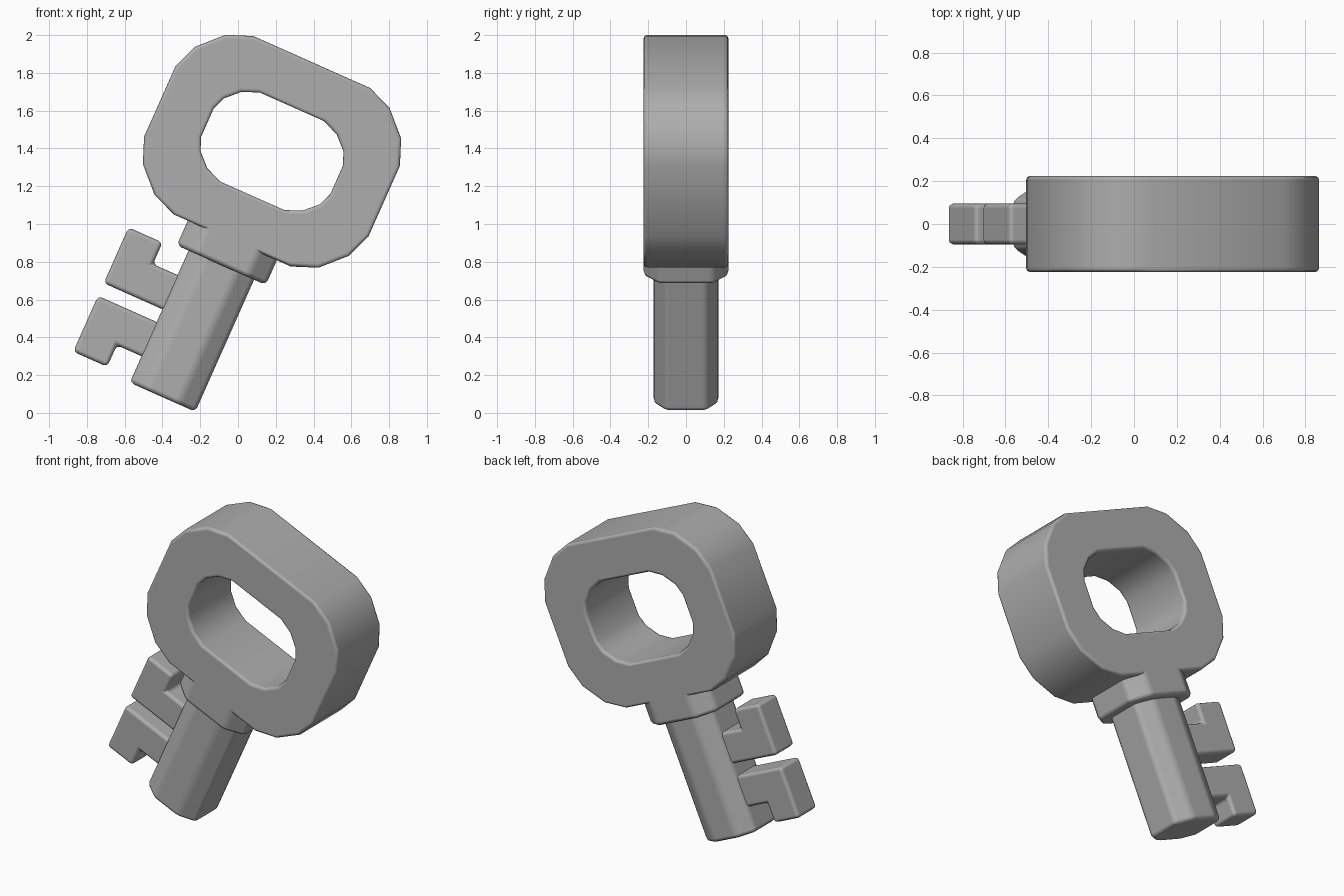
import bpy
import bmesh
from math import radians
from mathutils import Matrix

cube = bpy.data.objects.get("Cube")
if cube:
    bpy.data.objects.remove(cube)

grey = bpy.data.materials.new("plain_grey")
grey.use_nodes = True
colour = (0.42, 0.42, 0.42, 1)
grey.diffuse_color = colour
grey.node_tree.nodes["Principled BSDF"].inputs["Base Color"].default_value = colour

# The whole key leans to one side about the centre of its bow
LEAN = Matrix.Translation((0.18, 0, 1.385)) @ Matrix.Rotation(radians(24), 4, 'Y')


def finish(name, bm, bevel):
    """Turn a bmesh into a leaning, softly bevelled grey part."""
    bmesh.ops.recalc_face_normals(bm, faces=bm.faces[:])
    mesh = bpy.data.meshes.new(name)
    bm.to_mesh(mesh)
    bm.free()
    obj = bpy.data.objects.new(name, mesh)
    bpy.context.collection.objects.link(obj)
    mesh.materials.append(grey)
    obj.matrix_world = LEAN
    mod = obj.modifiers.new("soft_edges", 'BEVEL')
    mod.width = bevel
    mod.segments = 2
    mod.limit_method = 'ANGLE'
    mod.angle_limit = radians(28)
    mod.harden_normals = True
    bpy.ops.object.select_all(action='DESELECT')
    obj.select_set(True)
    bpy.context.view_layer.objects.active = obj
    bpy.ops.object.shade_smooth_by_angle(angle=radians(50))
    return obj


def mirrored(quarter):
    """Full closed outline from the points of its first quadrant."""
    half = quarter + [(-x, y) for x, y in reversed(quarter)]
    return half + [(-x, -y) for x, y in half]


def prism(name, points, bevel):
    """Extrude a closed outline of 3D point pairs (start, end)."""
    bm = bmesh.new()
    start = [bm.verts.new(a) for a, b in points]
    end = [bm.verts.new(b) for a, b in points]
    bm.faces.new(start)
    bm.faces.new(end)
    for i in range(len(points)):
        j = (i + 1) % len(points)
        bm.faces.new((start[i], start[j], end[j], end[i]))
    return finish(name, bm, bevel)


def upright(name, quarter, bottom, top, bevel):
    return prism(name, [((x, y, bottom), (x, y, top)) for x, y in mirrored(quarter)], bevel)


# Bow: thick faceted frame around an open hole
outer = mirrored([(0.65, 0.205), (0.597, 0.34), (0.475, 0.463), (0.339, 0.517)])
inner = mirrored([(0.374, 0.083), (0.346, 0.153), (0.276, 0.221), (0.186, 0.258)])
DEPTH = 0.225
bm = bmesh.new()
loops = [[bm.verts.new((x, y, z)) for x, z in outline]
         for outline, y in ((outer, -DEPTH), (outer, DEPTH), (inner, DEPTH), (inner, -DEPTH))]
for a, b in zip(loops, loops[1:] + loops[:1]):
    for i in range(len(a)):
        j = (i + 1) % len(a)
        bm.faces.new((a[i], a[j], b[j], b[i]))
finish("bow", bm, 0.02)

# Collar and shaft: eight-sided columns
upright("collar", [(0.258, 0.145), (0.15, 0.225)], -0.66, -0.48, 0.025)
upright("shaft", [(0.19, 0.11), (0.09, 0.172)], -1.425, -0.55, 0.025)

# Two hooked teeth, mirrored about the gap between them
MIDDLE = -1.037
hook = [(-0.12, 0.037), (-0.53, 0.037), (-0.53, 0.36), (-0.333, 0.36),
        (-0.333, 0.235), (-0.12, 0.235)]
for name, side in (("upper_tooth", 1), ("lower_tooth", -1)):
    prism(name, [((x, -0.095, MIDDLE + side * z), (x, 0.095, MIDDLE + side * z))
                 for x, z in hook], 0.022)
